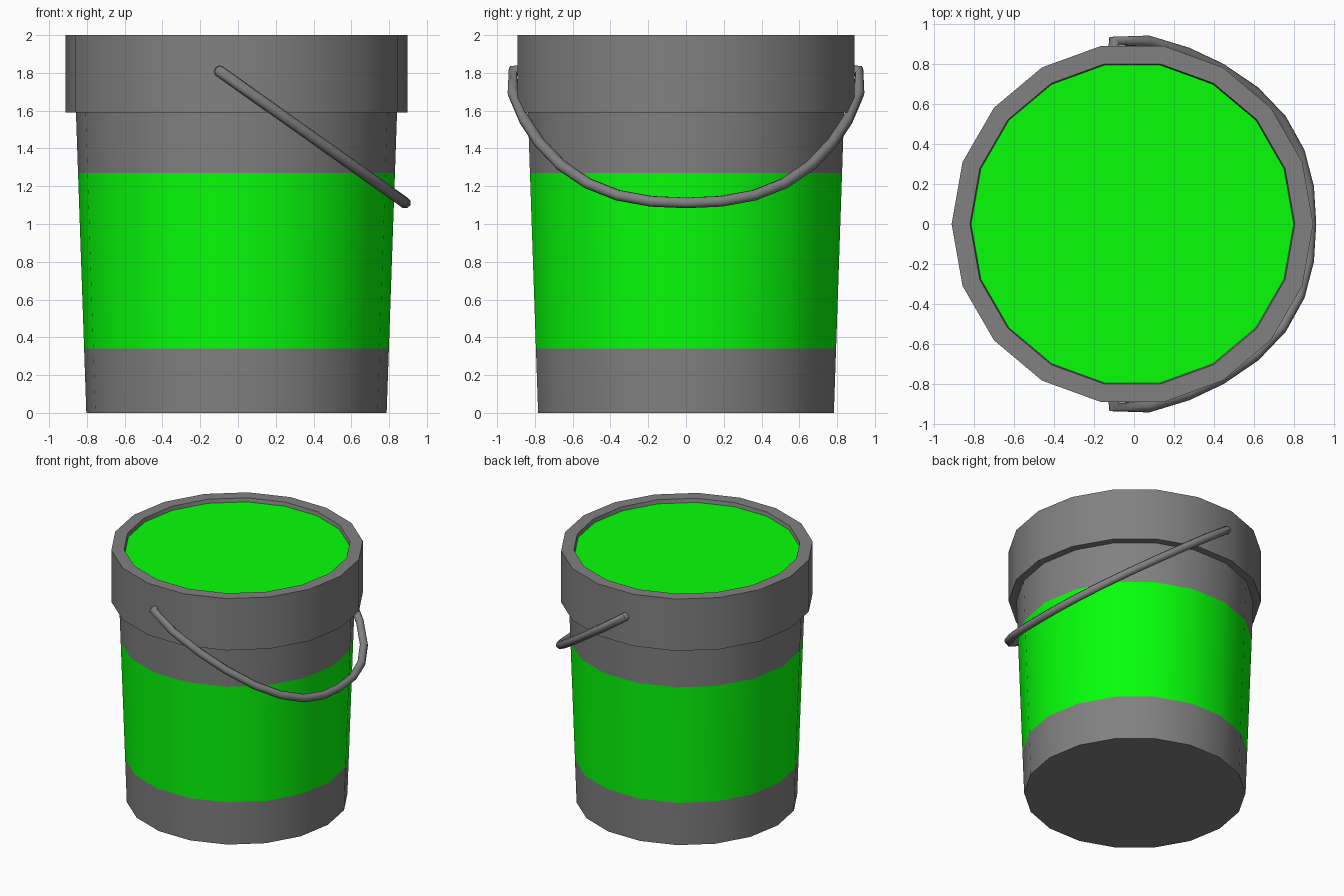
import bpy, bmesh, math

if "Cube" in bpy.data.objects:
    bpy.data.objects.remove(bpy.data.objects["Cube"])

SIDES = 18
CX = -0.008


def material(name, rgb):
    mat = bpy.data.materials.new(name)
    mat.diffuse_color = (*rgb, 1)
    mat.use_nodes = True
    mat.node_tree.nodes["Principled BSDF"].inputs["Base Color"].default_value = mat.diffuse_color
    return mat


green = material("green_paint", (0.002, 1.0, 0.003))
grey = material("dark_grey", (0.22, 0.22, 0.22))


def shade(ob, degrees=30):
    bpy.ops.object.select_all(action='DESELECT')
    ob.select_set(True)
    bpy.context.view_layer.objects.active = ob
    bpy.ops.object.shade_smooth_by_angle(angle=math.radians(degrees))


def lathe(name, profile, mat, cap_start=False):
    """Revolve (radius, z) points into an 18-sided shell."""
    bm = bmesh.new()
    rings = []
    for r, z in profile:
        rings.append([bm.verts.new((CX + r * math.cos(2 * math.pi * i / SIDES),
                                    r * math.sin(2 * math.pi * i / SIDES), z))
                      for i in range(SIDES)])
    for a, b in zip(rings, rings[1:]):
        for i in range(SIDES):
            j = (i + 1) % SIDES
            bm.faces.new((a[i], a[j], b[j], b[i]))
    if cap_start:
        # A lone ring faces up; the start of a wall faces down
        bm.faces.new(rings[0][::-1] if len(rings) > 1 else rings[0])
    me = bpy.data.meshes.new(name)
    bm.to_mesh(me)
    bm.free()
    ob = bpy.data.objects.new(name, me)
    bpy.context.collection.objects.link(ob)
    me.materials.append(mat)
    shade(ob)
    return ob


def wall(z):
    """Tapered bucket wall radius at height z."""
    return 0.795 + 0.055 * z / 1.59


# Bucket body: grey base, painted band, grey top with thick collar
lathe("bucket_base", [(wall(0), 0), (wall(0.34), 0.34)], grey, cap_start=True)
lathe("painted_band", [(wall(0.34), 0.34), (wall(1.27), 1.27)], green)
lathe("bucket_collar", [(wall(1.27), 1.27), (wall(1.59), 1.59), (0.906, 1.59),
                        (0.906, 2.0), (0.814, 2.0), (0.808, 1.97)], grey)

# Paint surface just below the rim
lathe("paint_surface", [(0.808, 1.97)], green, cap_start=True)

# Wire handle: half path in (y, z), mirrored, lying in a tilted plane
half = [(0.86, 1.81), (0.917, 1.81), (0.915, 1.69), (0.855, 1.55), (0.775, 1.43),
        (0.66, 1.31), (0.52, 1.215), (0.36, 1.152), (0.185, 1.12)]
path = half + [(0, 1.112)] + [(-y, z) for y, z in reversed(half)]
curve = bpy.data.curves.new("handle", 'CURVE')
curve.dimensions = '3D'
curve.bevel_depth = 0.03
curve.bevel_resolution = 2
curve.use_fill_caps = True
spline = curve.splines.new('POLY')
spline.points.add(len(path) - 1)
for p, (y, z) in zip(spline.points, path):
    p.co = (-0.1 + 0.985 * (1.81 - z) / 0.698, y, z, 1)
curve.materials.append(grey)
handle = bpy.data.objects.new("handle", curve)
bpy.context.collection.objects.link(handle)
bpy.ops.object.select_all(action='DESELECT')
handle.select_set(True)
bpy.context.view_layer.objects.active = handle
bpy.ops.object.convert(target='MESH')
handle = bpy.context.view_layer.objects.active
bm = bmesh.new()
bm.from_mesh(handle.data)
bmesh.ops.remove_doubles(bm, verts=bm.verts, dist=0.0005)
bmesh.ops.recalc_face_normals(bm, faces=bm.faces)
bm.to_mesh(handle.data)
bm.free()
shade(handle, 65)
